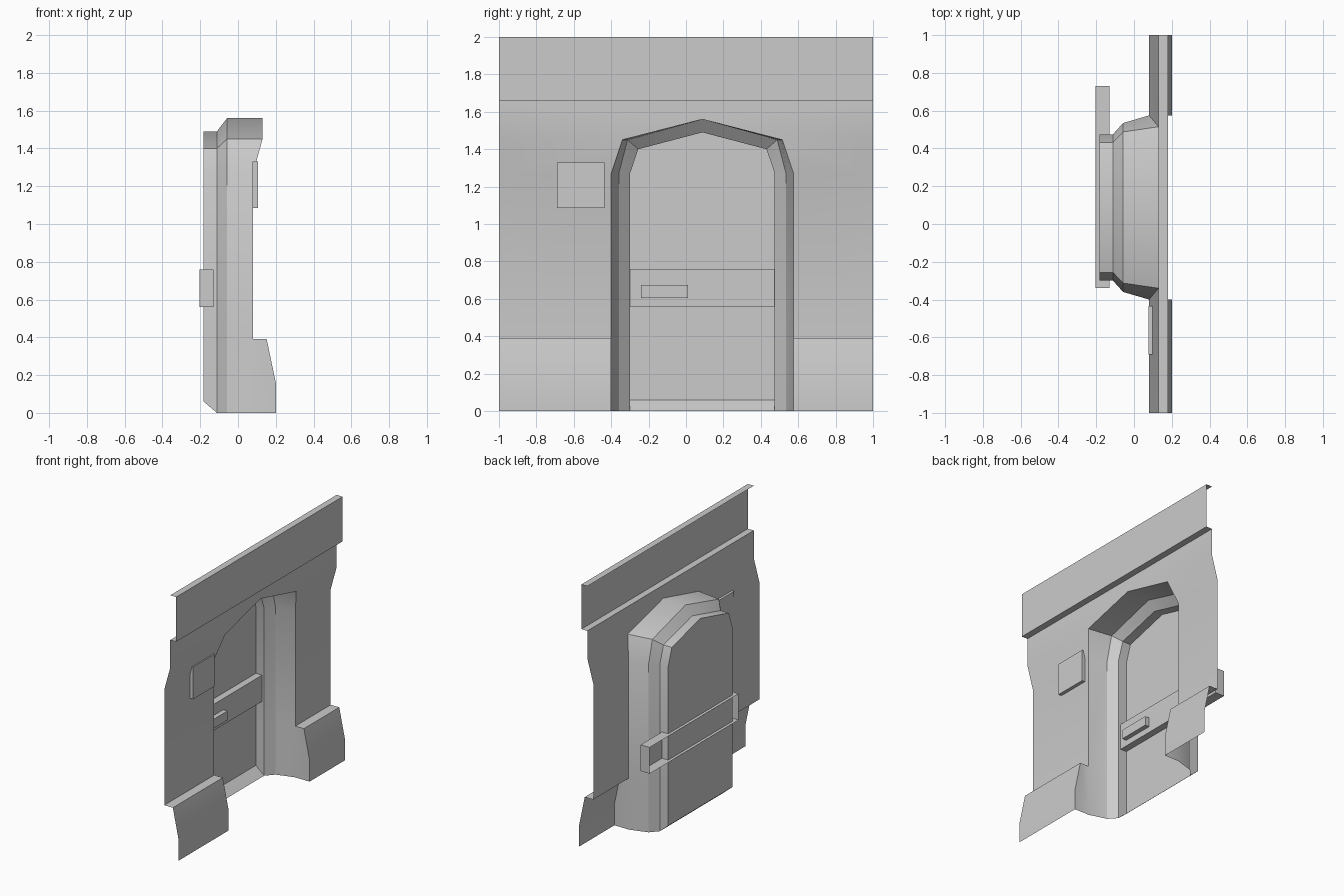
import bpy
import bmesh

cube = bpy.data.objects.get("Cube")
if cube:
    bpy.data.objects.remove(cube, do_unlink=True)

grey = bpy.data.materials.new("plain grey")
grey.use_nodes = True
grey.diffuse_color = (0.6, 0.6, 0.6, 1)
grey.node_tree.nodes["Principled BSDF"].inputs["Base Color"].default_value = (0.6, 0.6, 0.6, 1)


def build(name, polygons):
    """Join polygons (lists of xyz points) into one sheet whose visible side is +x."""
    bm = bmesh.new()
    for poly in polygons:
        bm.faces.new([bm.verts.new(p) for p in poly])
    bmesh.ops.remove_doubles(bm, verts=bm.verts, dist=0.0005)
    bmesh.ops.recalc_face_normals(bm, faces=bm.faces)
    bm.normal_update()
    if sum(f.normal.x * f.calc_area() for f in bm.faces) < 0:
        bmesh.ops.reverse_faces(bm, faces=bm.faces)
    mesh = bpy.data.meshes.new(name)
    bm.to_mesh(mesh)
    bm.free()
    mesh.materials.append(grey)
    obj = bpy.data.objects.new(name, mesh)
    bpy.context.collection.objects.link(obj)
    bpy.ops.object.select_all(action="DESELECT")
    obj.select_set(True)
    bpy.context.view_layer.objects.active = obj
    bpy.ops.object.shade_smooth_by_angle(angle=0.53)
    return obj


def strips(rows_a, rows_b):
    """Quads between two matching rows of points."""
    n = len(rows_a) - 1
    return [[rows_a[i], rows_a[i + 1], rows_b[i + 1], rows_b[i]] for i in range(n)]


def box(name, x, y, z, open_back=False):
    """Box from its ranges, with an optional missing rear face."""
    ring = [(y[0], z[0]), (y[1], z[0]), (y[1], z[1]), (y[0], z[1])]
    back, front = ([(d, *p) for p in ring] for d in x)
    faces = strips(back + back[:1], front + front[:1]) + [front]
    if not open_back:
        faces.append(back)
    return build(name, faces)


# Shared dimensions
MID = 0.0875                       # y of the doorway centre
SKIRT, SPRING, SHOULDER = 0.39, 1.27, 1.45
WALL, UPPER, FASCIA = 0.08, 0.13, 0.18
HALF, HALF_TOP = 0.4875, 0.4275    # doorway half widths at wall


def arch(half, half_top, shoulder, peak, depth, foot=0.0):
    """Pointed door outline, from one foot over the peak to the other."""
    def at(y, z):
        return (depth(z) if callable(depth) else depth, MID + y, z)
    side = [(half, foot), (half, SKIRT), (half, SPRING), (half_top, shoulder)]
    return ([at(-y, z) for y, z in side] + [at(0, peak)]
            + [at(y, z) for y, z in reversed(side)])


# Wall: two sides, the band over the arch, and the stepped fascia
profile = [(0.2, 0), (0.2, 0.16), (0.152, SKIRT), (WALL, SKIRT), (WALL, SPRING), (UPPER, SHOULDER)]
wall = []
for s in (-1, 1):
    outer = [(x, s, z) for x, z in profile]
    inner = [(x, MID + s * (HALF_TOP if z == SHOULDER else HALF), z) for x, z in profile]
    wall += strips(outer, inner)
wall.append([(UPPER, -1, SHOULDER), (UPPER, MID - HALF_TOP, SHOULDER), (UPPER, MID, 1.56),
             (UPPER, MID + HALF_TOP, SHOULDER), (UPPER, 1, SHOULDER),
             (UPPER, 1, 1.66), (UPPER, -1, 1.66)])
fascia = [(UPPER, 1.66), (FASCIA, 1.66), (FASCIA, 2), (UPPER, 2)]
wall += strips([(x, -1, z) for x, z in fascia], [(x, 1, z) for x, z in fascia])
build("wall_panel", wall)

# Door recess: stepped arch surround lofted back from the wall
rings = [
    arch(HALF, HALF_TOP, SHOULDER, 1.56, lambda z: UPPER if z > SPRING else WALL),
    arch(0.447, 0.40, SHOULDER, 1.56, -0.058),
    arch(0.387, 0.343, 1.40, 1.49, -0.112),
    arch(0.387, 0.343, 1.40, 1.49, -0.182, foot=0.06),
]
recess = []
for a, b in zip(rings, rings[1:]):
    recess += strips(a, b)
# Cheeks closing the skirt on each side of the opening
for s in (-1, 1):
    cheek = profile[:4] + [(WALL, 0)]
    recess.append([(x, MID + s * HALF, z) for x, z in cheek])
# Sloping threshold below the door
recess.append([rings[2][0], rings[2][-1], rings[3][-1], rings[3][0]])
build("door_recess", recess)
build("door", [rings[3]])

# Fittings
box("door_bar", (-0.205, -0.13), (-0.34, 0.73), (0.56, 0.76), open_back=True)
box("door_handle", (-0.13, -0.095), (-0.24, 0.01), (0.605, 0.675))
box("control_panel", (0.078, 0.106), (-0.69, -0.435), (1.085, 1.33))
